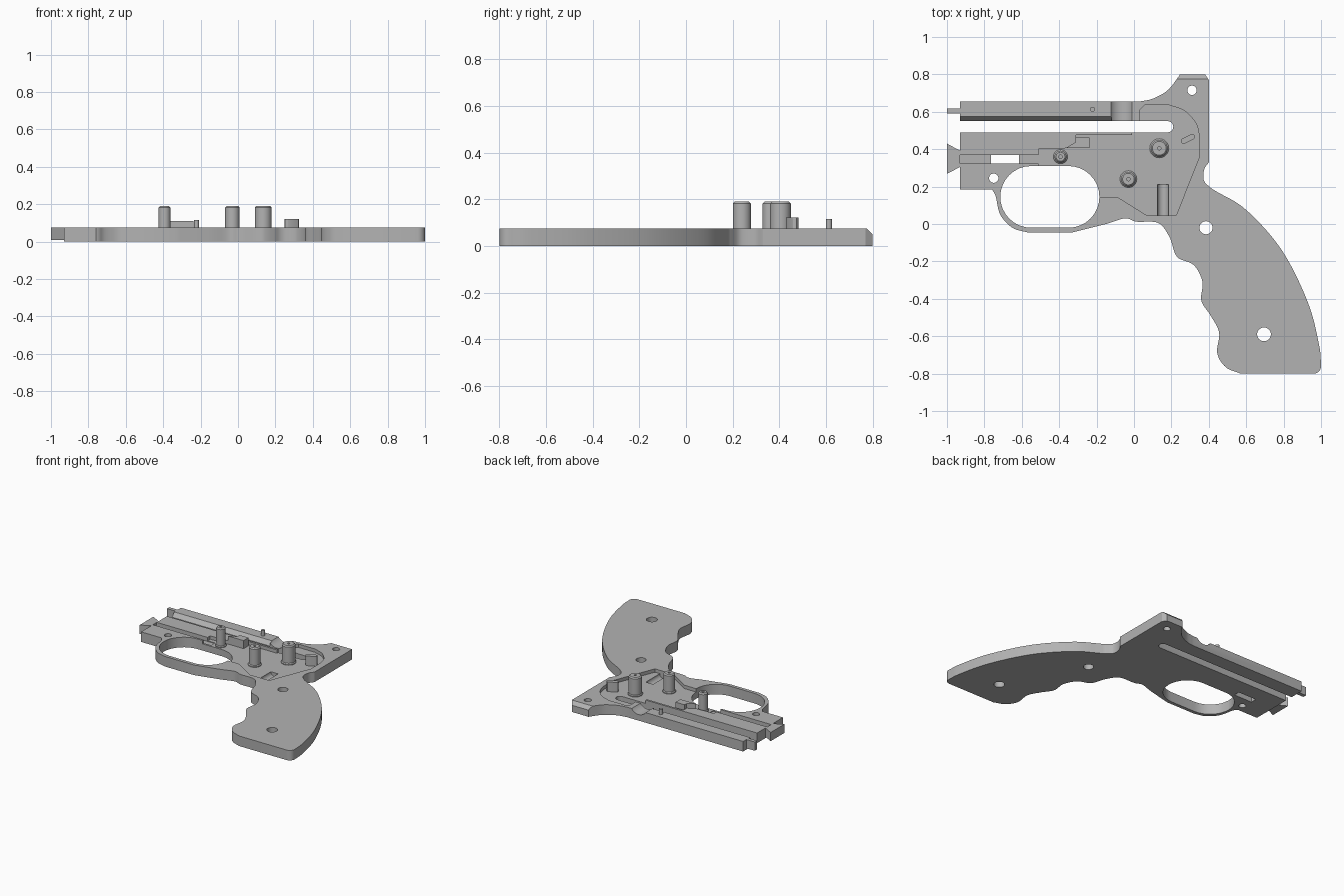
import bpy, bmesh, math
from mathutils import Vector, Matrix

THICK = 0.075   # plate thickness
FLOOR = 0.05    # floor of the mechanism pocket

if "Cube" in bpy.data.objects:
    bpy.data.objects.remove(bpy.data.objects["Cube"])

grey = bpy.data.materials.new("plain grey")
grey.use_nodes = True
colour = (0.45, 0.45, 0.45, 1)
grey.diffuse_color = colour
grey.node_tree.nodes["Principled BSDF"].inputs["Base Color"].default_value = colour


def smooth(points, steps=8):
    """Catmull-Rom curve through the given points."""
    pts = [Vector(p) for p in points]
    pts = [2 * pts[0] - pts[1]] + pts + [2 * pts[-1] - pts[-2]]
    out = []
    for a, b, c, d in zip(pts, pts[1:], pts[2:], pts[3:]):
        for i in range(steps):
            t = i / steps
            out.append(0.5 * (2 * b + (c - a) * t
                              + (2 * a - 5 * b + 4 * c - d) * t ** 2
                              + (3 * b - a - 3 * c + d) * t ** 3))
    return out + [pts[-2]]


def arc(x, y, radius, start, end, steps=16):
    angles = [math.radians(start + (end - start) * i / steps) for i in range(steps + 1)]
    return [(x + radius * math.cos(a), y + radius * math.sin(a)) for a in angles]


def finish(name, bm):
    bmesh.ops.recalc_face_normals(bm, faces=bm.faces)
    mesh = bpy.data.meshes.new(name)
    bm.to_mesh(mesh)
    bm.free()
    mesh.materials.append(grey)
    obj = bpy.data.objects.new(name, mesh)
    bpy.context.collection.objects.link(obj)
    return obj


def prism(name, outline, low, high, along_x=False):
    """Extrude an outline along z, or a (y, z) section along x."""
    bm = bmesh.new()
    place = (lambda u, v: (low, u, v)) if along_x else (lambda u, v: (u, v, low))
    face = bm.faces.new([bm.verts.new(place(*p)) for p in outline])
    grown = bmesh.ops.extrude_face_region(bm, geom=[face])["geom"]
    move = Vector((high - low, 0, 0)) if along_x else Vector((0, 0, high - low))
    bmesh.ops.translate(bm, vec=move, verts=[g for g in grown if isinstance(g, bmesh.types.BMVert)])
    return finish(name, bm)


def box(name, x0, x1, y0, y1, z0, z1):
    return prism(name, [(x0, y0), (x1, y0), (x1, y1), (x0, y1)], z0, z1)


def disc(name, x, y, radius, z0, z1):
    return prism(name, arc(x, y, radius, 0, 345, 23), z0, z1)


def rod_y(name, x, z, radius, y0, y1):
    bm = bmesh.new()
    turn = Matrix.Translation((x, (y0 + y1) / 2, z)) @ Matrix.Rotation(math.pi / 2, 4, "X")
    bmesh.ops.create_cone(bm, cap_ends=True, segments=48, radius1=radius,
                          radius2=radius, depth=y1 - y0, matrix=turn)
    return finish(name, bm)


def cut(target, cutter):
    mod = target.modifiers.new("cut", "BOOLEAN")
    mod.operation = "DIFFERENCE"
    mod.solver = "EXACT"
    mod.object = cutter
    bpy.context.view_layer.objects.active = target
    bpy.ops.object.modifier_apply(modifier=mod.name)
    bpy.data.objects.remove(cutter)


def post(name, x, y, radius):
    """Spun post with a base collar, chamfered top and a small centre hole."""
    bm = bmesh.new()
    top, chamfer, bore = 0.19, 0.008, 0.009
    profile = [(radius + 0.006, FLOOR - 0.01), (radius + 0.006, FLOOR + 0.006),
               (radius, FLOOR + 0.012), (radius, top - chamfer),
               (radius - chamfer, top), (bore, top), (bore, top - 0.03), (0, top - 0.03)]
    verts = [bm.verts.new((r, 0, z)) for r, z in profile]
    edges = [bm.edges.new(pair) for pair in zip(verts, verts[1:])]
    bmesh.ops.spin(bm, geom=verts + edges, cent=(0, 0, 0), axis=(0, 0, 1),
                   angle=math.tau, steps=32)
    bmesh.ops.remove_doubles(bm, verts=bm.verts, dist=0.0005)
    obj = finish(name, bm)
    obj.location = (x, y, 0)
    return obj


# Plate outline, in clockwise sections from the upper rail
rear_ear = smooth([(0.03, 0.655), (0.1, 0.67), (0.18, 0.715), (0.24, 0.79)])
rear_ear += [(0.245, 0.8), (0.38, 0.8), (0.4, 0.77)]
web = smooth([(0.4, 0.33), (0.375, 0.29), (0.375, 0.23), (0.42, 0.185)])
back = smooth([(0.43, 0.18), (0.6, 0.075), (0.79, -0.14), (0.93, -0.42), (0.99, -0.65), (1, -0.76)])
heel = arc(0.96, -0.76, 0.04, 0, -90, 8)
finger_side = smooth([(0.57, -0.8), (0.49, -0.765), (0.445, -0.69), (0.455, -0.58),
                      (0.41, -0.49), (0.36, -0.41), (0.366, -0.31), (0.32, -0.22),
                      (0.23, -0.175), (0.19, -0.07), (0.13, 0.005), (0.02, 0.012)])
guard_outer = smooth([(0, 0.015), (-0.05, 0.03), (-0.15, 0), (-0.33, -0.045)])
guard_outer += smooth([(-0.57, -0.045), (-0.65, -0.02), (-0.715, 0.05), (-0.74, 0.15), (-0.76, 0.185)])
nose = [(-0.93, 0.185), (-0.93, 0.49)]
slot_end = arc(0.18, 0.52, 0.03, -90, 90, 12)
rail = [(-0.93, 0.55), (-0.93, 0.655)]
frame = prism("frame_plate", rear_ear + web + back + heel + finger_side
              + guard_outer + nose + slot_end + rail, 0, THICK)

# Trigger guard opening
opening = (arc(-0.35, 0.145, 0.165, -90, 90) + arc(-0.55, 0.145, 0.165, 90, 270))
cut(frame, prism("guard_cutter", opening, -0.1, 0.2))

# Mechanism pocket
pocket = [(-0.25, 0.145), (-0.51, 0.25), (-0.51, 0.4), (-0.37, 0.405), (-0.31, 0.435),
          (-0.31, 0.475), (-0.01, 0.475), (-0.01, 0.52), (0.03, 0.52), (0.03, 0.61), (0.055, 0.635)]
pocket += smooth([(0.19, 0.635), (0.27, 0.605), (0.33, 0.54), (0.35, 0.47)])
pocket += [(0.35, 0.36), (0.225, 0.045), (0.07, 0.045), (-0.09, 0.145)]
cut(frame, prism("pocket_cutter", pocket, FLOOR, 0.2))

# Screw holes
for x, y, radius in [(-0.75, 0.245, 0.025), (0.31, 0.715, 0.025),
                     (0.385, -0.02, 0.035), (0.695, -0.59, 0.037)]:
    cut(frame, disc("hole_cutter", x, y, radius, -0.1, 0.2))

# Front sliding groove with its through window
cut(frame, box("groove_cutter", -0.95, -0.45, 0.324, 0.37, 0.045, 0.2))
cut(frame, box("window_cutter", -0.765, -0.615, 0.324, 0.37, -0.1, 0.2))

# Rounded scoops across the upper rail and in the pocket floor
cut(frame, rod_y("scoop_cutter", -0.067, 0.115, 0.07, 0.535, 0.7))
cut(frame, rod_y("spring_cutter", 0.155, FLOOR, 0.03, 0.045, 0.21))

# Sloped inner edge of the upper rail and sloped end of the rear ear
cut(frame, prism("rail_cutter", [(0.54, 0.033), (0.54, 0.1), (0.596, 0.1)], -1, -0.12, True))
cut(frame, prism("ear_cutter", [(0.77, 0.08), (0.81, 0.08), (0.81, 0.04)], 0.1, 0.5, True))

# Nose tabs
box("upper_nose_tab", -1, -0.92, 0.59, 0.617, 0.01, THICK)
prism("flared_nose_tab", [(-1, 0.268), (-0.93, 0.305), (-0.93, 0.392), (-1, 0.43)], 0.01, THICK)

# Posts, locating pin and stops
post("rear_post", 0.135, 0.405, 0.045)
post("middle_post", -0.03, 0.24, 0.039)
post("front_post", -0.393, 0.36, 0.032)
disc("rail_pin", -0.222, 0.613, 0.013, THICK - 0.02, 0.115)
prism("sear_stop", [(-0.365, 0.406), (-0.238, 0.406), (-0.238, 0.463), (-0.312, 0.463),
                    (-0.312, 0.438)], FLOOR - 0.01, 0.11)
bar = prism("angled_stop", arc(0.026, 0, 0.015, -90, 90, 6) + arc(-0.026, 0, 0.015, 90, 270, 6),
            FLOOR - 0.01, 0.122)
bar.location = (0.288, 0.455, 0)
bar.rotation_euler.z = math.radians(27)

# Smooth curved walls, keep edges crisp
bpy.ops.object.select_all(action="DESELECT")
for obj in bpy.context.scene.objects:
    if obj.type == "MESH":
        obj.select_set(True)
        bpy.context.view_layer.objects.active = obj
bpy.ops.object.shade_smooth_by_angle(angle=math.radians(30))
